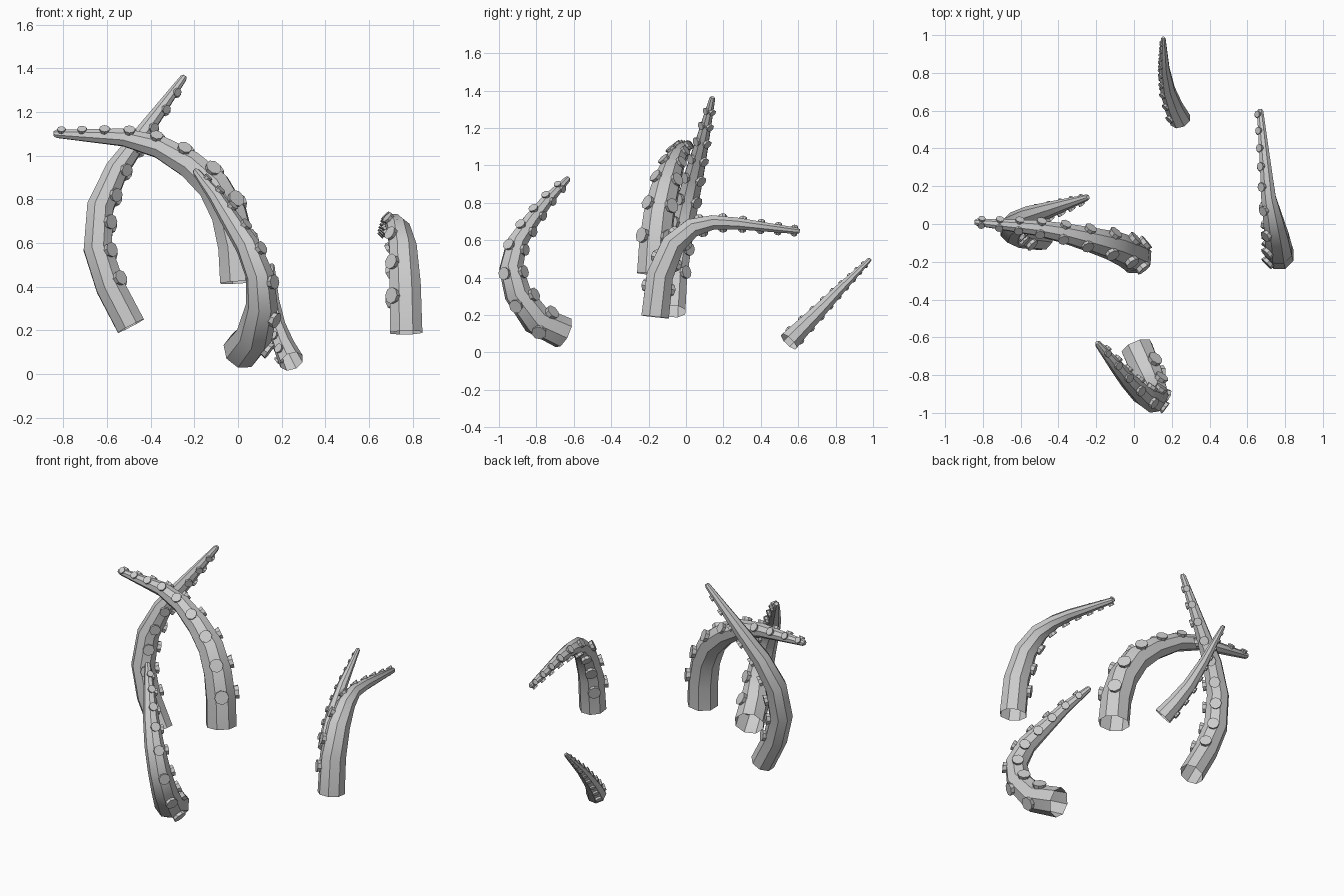
import bpy, bmesh, math
from mathutils import Vector, Matrix

if "Cube" in bpy.data.objects:
    bpy.data.objects.remove(bpy.data.objects["Cube"])

SIDES = 8

skin = bpy.data.materials.new("pale_grey")
skin.diffuse_color = (0.6, 0.6, 0.6, 1)
skin.use_nodes = True
skin.node_tree.nodes["Principled BSDF"].inputs["Base Color"].default_value = skin.diffuse_color


def frames(path, ref):
    """Tangent, sucker direction and side direction at each path point."""
    pts = [Vector(p[:3]) for p in path]
    out = []
    for i in range(len(pts)):
        a, b = pts[max(i - 1, 0)], pts[min(i + 1, len(pts) - 1)]
        before = (pts[i] - a).normalized() if i else Vector()
        after = (b - pts[i]).normalized() if i < len(pts) - 1 else Vector()
        t = (before + after).normalized()
        n = (ref - t * ref.dot(t)).normalized()
        out.append((t, n, t.cross(n)))
    return pts, out


def finish(bm, name, angle):
    mesh = bpy.data.meshes.new(name)
    bmesh.ops.recalc_face_normals(bm, faces=bm.faces)
    bm.to_mesh(mesh)
    bm.free()
    mesh.materials.append(skin)
    ob = bpy.data.objects.new(name, mesh)
    bpy.context.collection.objects.link(ob)
    bpy.ops.object.select_all(action='DESELECT')
    ob.select_set(True)
    bpy.context.view_layer.objects.active = ob
    bpy.ops.object.shade_smooth_by_angle(angle=math.radians(angle))


def tentacle(name, path, ref, start, scale=1.0):
    ref = Vector(ref)
    pts, fr = frames(path, ref)
    radii = [p[3] for p in path]

    # tapered arm, open at the root and with a blunt tip
    bm = bmesh.new()
    rings = [(p, r, f) for p, r, f in zip(pts, radii, fr)]
    rings.append((pts[-1] + fr[-1][0] * radii[-1] * 0.7, radii[-1] * 0.6, fr[-1]))
    loops = []
    for p, r, (t, n, s) in rings:
        angles = [2 * math.pi * (k + 0.5) / SIDES for k in range(SIDES)]
        loops.append([bm.verts.new(p + (n * math.cos(a) + s * math.sin(a)) * r)
                      for a in angles])
    for lo, hi in zip(loops, loops[1:]):
        for k in range(SIDES):
            j = (k + 1) % SIDES
            bm.faces.new((lo[k], lo[j], hi[j], hi[k]))
    bm.faces.new(loops[-1])
    finish(bm, name + "_arm", 35)

    # two rows of suckers with spacing and size following the taper
    bm = bmesh.new()
    lengths = [(b - a).length for a, b in zip(pts, pts[1:])]
    total, d = sum(lengths), start
    while d < total:
        i, rest = 0, d
        while rest > lengths[i]:
            rest -= lengths[i]
            i += 1
        f = rest / lengths[i]
        p = pts[i].lerp(pts[i + 1], f)
        r = radii[i] + (radii[i + 1] - radii[i]) * f
        t = fr[i][0].lerp(fr[i + 1][0], f).normalized()
        n = (ref - t * ref.dot(t)).normalized()
        s = t.cross(n)
        size = 0.34 * r + 0.012 * scale
        for side in (-1, 1):
            out = (n + s * side).normalized()
            rot = Matrix((t.cross(out), -t, out)).transposed().to_4x4()
            rot = Vector((0, 0, 1)).rotation_difference(out).to_matrix().to_4x4()
            bmesh.ops.create_cone(
                bm, cap_ends=True, segments=8, radius1=size * 0.85, radius2=size,
                depth=size * 0.8,
                matrix=Matrix.Translation(p + out * (r * 0.95 + size * 0.1)) @ rot)
        d += 1.2 * r + 0.06 * scale
    finish(bm, name + "_suckers", 35)


# each path point is x, y, z, radius from root to tip
tentacle("left_tentacle", [
    (-.49, -.07, .22, .072), (-.585, -.06, .40, .071), (-.642, -.035, .575, .07),
    (-.63, 0, .765, .066), (-.555, .04, .935, .056), (-.45, .075, 1.08, .043),
    (-.25, .14, 1.355, .017)], (1, 0, 0), .22)

tentacle("arched_tentacle", [
    (.005, -.175, .42, .092), (-.005, -.165, .58, .09), (-.04, -.145, .73, .086),
    (-.11, -.115, .86, .08), (-.22, -.085, .96, .068), (-.36, -.05, 1.04, .055),
    (-.52, -.02, 1.083, .043), (-.83, .01, 1.10, .02)], (1, 0, 1), .19)

tentacle("front_tentacle", [
    (.015, -.655, .105, .088), (.075, -.80, .175, .084), (.11, -.90, .315, .074),
    (.10, -.935, .45, .066), (.045, -.905, .585, .057), (-.03, -.83, .70, .046),
    (-.10, -.745, .81, .035), (-.19, -.635, .925, .018)], (1, .15, .15), .14)

tentacle("right_tentacle", [
    (.77, -.165, .19, .08), (.765, -.14, .41, .077), (.755, -.07, .575, .068),
    (.735, .03, .665, .055), (.712, .14, .695, .042), (.70, .27, .69, .034),
    (.668, .595, .65, .018)], (-1, 0, 0), .16)

tentacle("back_tentacle", [
    (.245, .55, .058, .058), (.21, .62, .13, .05), (.178, .71, .22, .041),
    (.16, .82, .335, .03), (.155, .98, .495, .013)], (-1, 0, 0), .06, .4)
